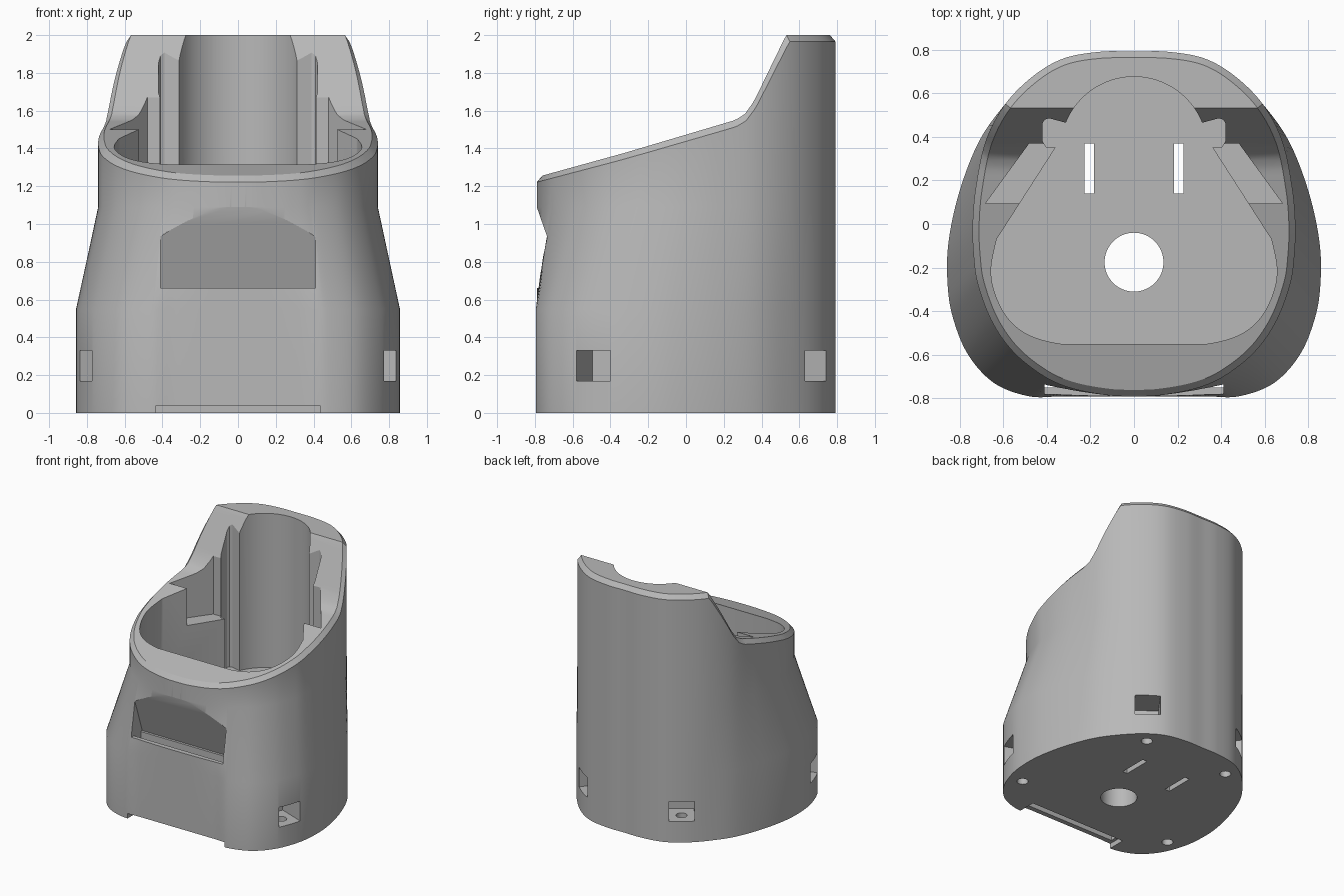
import bpy, bmesh, math
from mathutils import Vector, Matrix

if "Cube" in bpy.data.objects:
    bpy.data.objects.remove(bpy.data.objects["Cube"])

grey = bpy.data.materials.new("light grey plastic")
grey.use_nodes = True
grey.diffuse_color = (0.48, 0.48, 0.48, 1)
grey.node_tree.nodes["Principled BSDF"].inputs["Base Color"].default_value = grey.diffuse_color


def smooth(points, steps, before=None, after=None):
    """Smooth curve through points of any dimension."""
    pts = [Vector(p) for p in points]
    pts = [Vector(before or points[0])] + pts + [Vector(after or points[-1])]
    out = []
    for a, b, c, d in zip(pts, pts[1:], pts[2:], pts[3:]):
        for k in range(steps):
            t = k / steps
            out.append(b + (c - a) * t / 2 + (a * 2 - b * 5 + c * 4 - d) * t * t / 2
                       + (b * 3 - a - c * 3 + d) * t ** 3 / 2)
    return out + [pts[-2]]


def make_object(name, bm):
    bmesh.ops.recalc_face_normals(bm, faces=bm.faces)
    mesh = bpy.data.meshes.new(name)
    bm.to_mesh(mesh)
    bm.free()
    mesh.materials.append(grey)
    obj = bpy.data.objects.new(name, mesh)
    bpy.context.collection.objects.link(obj)
    return obj


def prism(name, outline, low, high, matrix=None):
    """Extrude a flat outline from low to high, then place it."""
    bm = bmesh.new()
    rings = [[bm.verts.new((p[0], p[1], z)) for p in outline] for z in (low, high)]
    bm.faces.new(rings[0])
    bm.faces.new(rings[1])
    n = len(outline)
    for i in range(n):
        j = (i + 1) % n
        bm.faces.new((rings[0][i], rings[0][j], rings[1][j], rings[1][i]))
    if matrix:
        bm.transform(matrix)
    return make_object(name, bm)


def rect(x0, x1, y0, y1):
    return [(x0, y0), (x1, y0), (x1, y1), (x0, y1)]


def circle(x, y, r, n=48):
    return [(x + r * math.cos(math.tau * i / n), y + r * math.sin(math.tau * i / n))
            for i in range(n)]


def mirrored(half):
    """Close a right-hand outline with its mirror image."""
    left = [(-p[0], p[1]) for p in reversed(half) if abs(p[0]) > 1e-5]
    return [(p[0], p[1]) for p in half] + left


# Height of the sloping rim and high back
slope = [(-1, 1.19), (-.33, 1.375), (.26, 1.55), (.31, 1.58), (.36, 1.65), (.53, 2), (1, 2)]


def rim_height(y):
    for (y0, z0), (y1, z1) in zip(slope, slope[1:]):
        if y <= y1:
            return z0 + (z1 - z0) * (y - y0) / (y1 - y0)


# Outer shell: wide base outline paired with narrower upper outline
front = [(0, -.79, 0, -.79), (.15, -.79, .12, -.785), (.33, -.79, .28, -.755),
         (.48, -.79, .41, -.7), (.64, -.73, .55, -.59), (.76, -.6, .65, -.45),
         (.83, -.43, .715, -.28), (.855, -.27, .735, -.15), (.85, -.08, .74, 0),
         (.8, .15, .725, .17), (.71, .38, .68, .38)]
back = [(.59, .55), (.46, .68), (.32, .76), (.15, .79), (0, .79)]
half = smooth(front + [p + p for p in back], 10,
              (-.15, -.79, -.12, -.785), (-.15, .79, -.15, .79))
base = mirrored([(p[0], p[1]) for p in half])
upper = mirrored([(p[2], p[3]) for p in half])
count = len(base)
inset = []
for i, p in enumerate(upper):
    t = Vector(upper[(i + 1) % count]) - Vector(upper[i - 1])
    t.normalize()
    inset.append((p[0] - t.y * .03, p[1] + t.x * .03))

bm = bmesh.new()
rings = [[bm.verts.new((x, y, z)) for x, y in o] for o, z in ((base, 0), (base, .55), (upper, 1.09))]
rings.append([bm.verts.new((x, y, rim_height(q[1]) - .035)) for (x, y), q in zip(upper, inset)])
rings.append([bm.verts.new((x, y, rim_height(y))) for x, y in inset])
for lower, above in zip(rings, rings[1:]):
    for i in range(count):
        j = (i + 1) % count
        bm.faces.new((lower[i], lower[j], above[j], above[i]))
bm.faces.new(rings[0])
top = rings[-1]
for i in range(len(half) - 1):
    quad = [top[i], top[i + 1], top[-i - 1], top[-i]]
    bm.faces.new(list(dict.fromkeys(quad)))
holder = make_object("holder_body", bm)

cutters = []

# Main cavity with side grooves and a round back
corner = smooth([(.33, -.55), (.48, -.51), (.58, -.43), (.64, -.31), (.655, -.2), (.63, -.07)], 5,
                (.18, -.55))
groove = [(.36, .35), (.4, .35), (.42, .38), (.42, .46), (.41, .478), (.39, .485)]
arc = [(.337 * math.cos(a), .338 + .337 * math.sin(a))
       for a in (math.radians(22 + 68 * i / 20) for i in range(21))]
cutters.append(prism("cavity_cutter", mirrored(corner + groove + arc), .75, 2.5))

# Shelf pockets beside the cavity
for s in (-1, 1):
    shelf = [(.34, .33), (.38, .37), (.48, .37), (.68, .095), (.45, .095)]
    cutters.append(prism("shelf_cutter", [(s * x, y) for x, y in shelf], 1.2, 2.5))

# Leaning sign recess in the front, with the insertion slot below it
turn = Matrix(((0, 0, 1, 0), (1, 0, 0, 0), (0, 1, 0, 0), (0, 0, 0, 1)))
cutters.append(prism("sign_cutter", [(-.79, 1.09), (-.64, .66), (-.95, .66), (-.95, 1.09)],
                     -.41, .41, turn))
cutters.append(prism("sign_slot_cutter", rect(-.41, .41, -.75, -.66), -.1, .7))
cutters.append(prism("slot_mouth_cutter", rect(-.435, .435, -.95, -.65), -.1, .04))

# Cable hole and strap slots through the floor
cutters.append(prism("cable_cutter", circle(0, -.175, .135, 64), -.1, 1))
for s in (-1, 1):
    cutters.append(prism("strap_cutter", rect(s * .205 - .021, s * .205 + .021, .14, .37), -.1, 1))

# Nut pockets in the sides, each with a screw hole from below
for x, y, angle in ((.805, -.49, -21), (.445, .69, 54)):
    for s in (-1, 1):
        a = math.radians(angle if s > 0 else 180 - angle)
        place = Matrix.Translation((s * x, y, 0)) @ Matrix.Rotation(a, 4, "Z")
        cutters.append(prism("nut_cutter", rect(-.23, .15, -.095, .095), .17, .33, place))
        cutters.append(prism("screw_cutter", circle(-.11, 0, .042, 24), -.1, .2, place))

# Cut everything out of the body
bpy.context.view_layer.objects.active = holder
holder.select_set(True)
for cutter in cutters:
    cutter.hide_render = True
    cut = holder.modifiers.new("cut", "BOOLEAN")
    cut.operation = "DIFFERENCE"
    cut.solver = "EXACT"
    cut.object = cutter
    bpy.ops.object.modifier_apply(modifier=cut.name)
    bpy.data.objects.remove(cutter)
bpy.ops.object.shade_smooth_by_angle(angle=math.radians(25))
